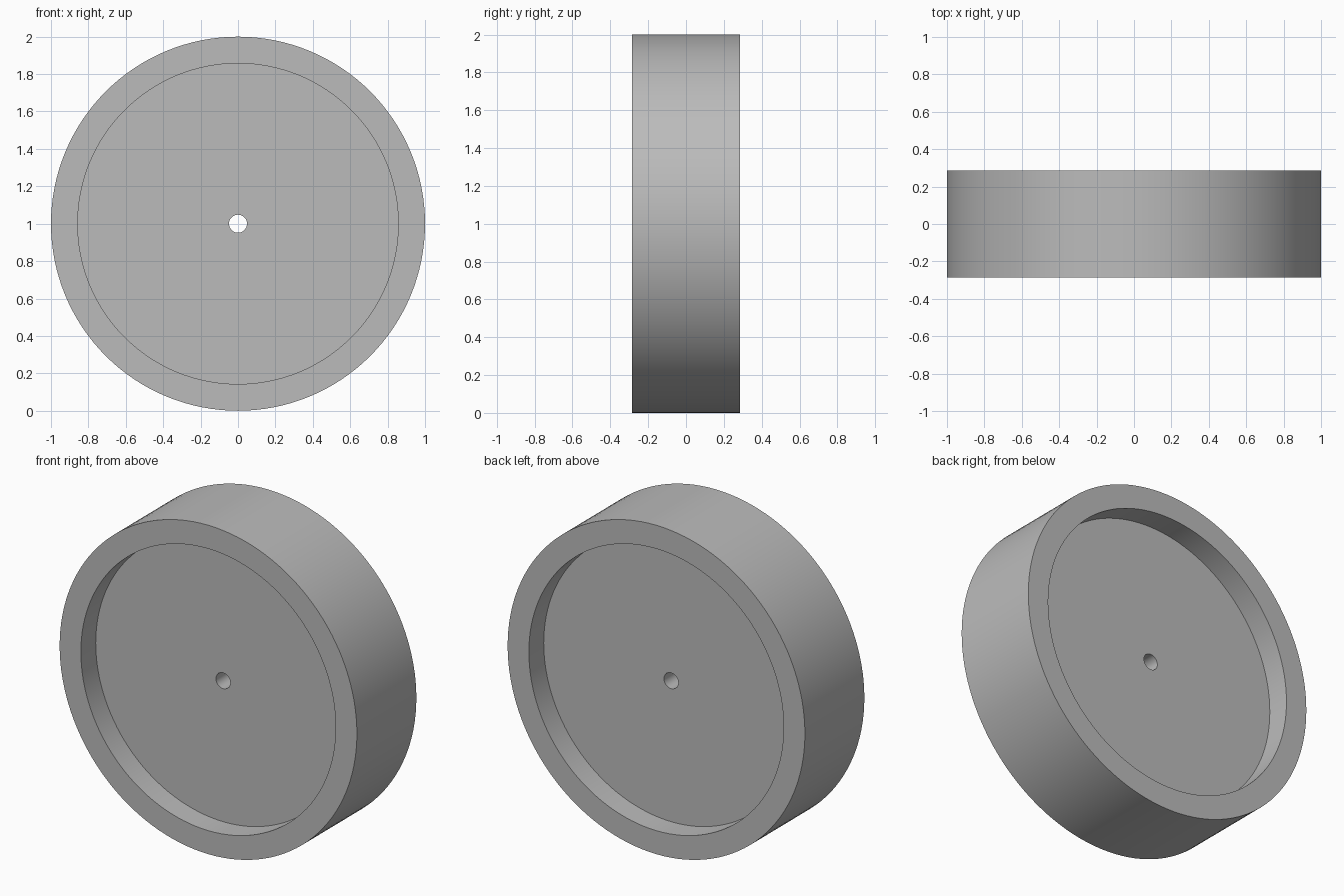
import bpy
import math
import bmesh
from mathutils import Matrix

cube = bpy.data.objects.get("Cube")
if cube:
    bpy.data.objects.remove(cube, do_unlink=True)

SEGMENTS = 128
RADIUS = 1.0
RECESS_RADIUS = 6 / 7
BORE_RADIUS = 0.048
HALF_WIDTH = 2 / 7
HALF_WEB = 1 / 7

# Plain grey material
grey = bpy.data.materials.new("grey")
grey.use_nodes = True
colour = (0.5, 0.5, 0.5, 1)
grey.diffuse_color = colour
grey.node_tree.nodes["Principled BSDF"].inputs["Base Color"].default_value = colour

# Half cross-section (radius, y), mirrored to the back of the wheel
front = [(BORE_RADIUS, -HALF_WEB), (RECESS_RADIUS, -HALF_WEB),
         (RECESS_RADIUS, -HALF_WIDTH), (RADIUS, -HALF_WIDTH)]
profile = front + [(r, -y) for r, y in reversed(front)]

# Spin the closed section around the axle
bm = bmesh.new()
verts = [bm.verts.new((r, y, 0)) for r, y in profile]
edges = [bm.edges.new((v, verts[i - 1])) for i, v in enumerate(verts)]
bmesh.ops.spin(bm, geom=verts + edges, cent=(0, 0, 0), axis=(0, 1, 0),
               angle=math.tau, steps=SEGMENTS, use_merge=True)
bmesh.ops.remove_doubles(bm, verts=bm.verts, dist=0.0001)
bmesh.ops.recalc_face_normals(bm, faces=bm.faces)
bmesh.ops.transform(bm, matrix=Matrix.Translation((0, 0, RADIUS)), verts=bm.verts)

mesh = bpy.data.meshes.new("wheel")
bm.to_mesh(mesh)
bm.free()
mesh.materials.append(grey)
wheel = bpy.data.objects.new("wheel", mesh)
bpy.context.collection.objects.link(wheel)

# Smooth round walls with sharp rims
bpy.ops.object.select_all(action="DESELECT")
wheel.select_set(True)
bpy.context.view_layer.objects.active = wheel
bpy.ops.object.shade_smooth_by_angle(angle=math.radians(30))
